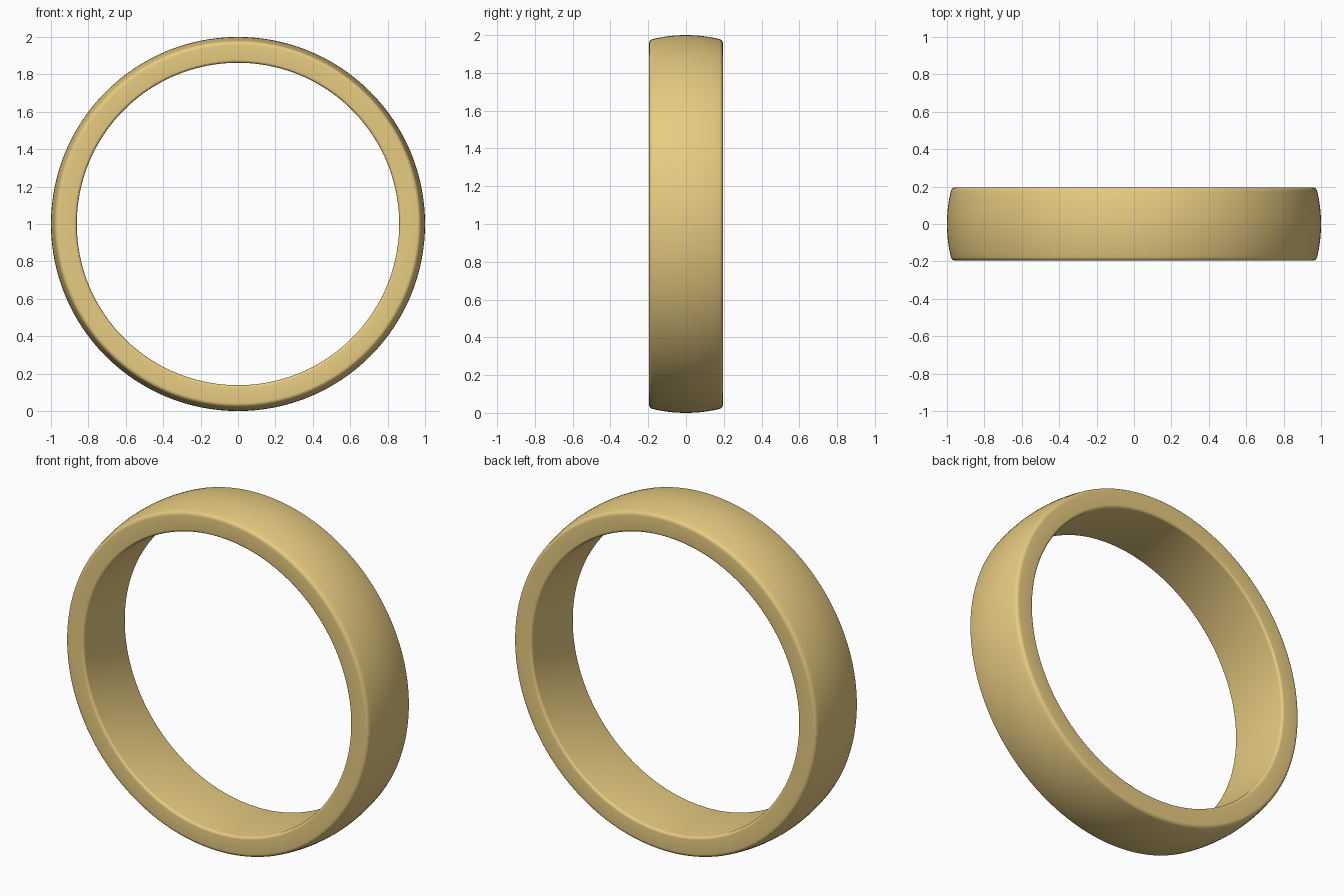
import bpy, bmesh, math

if "Cube" in bpy.data.objects:
    bpy.data.objects.remove(bpy.data.objects["Cube"])

R_OUT, R_IN, HALF = 1.0, 0.862, 0.195
SEGS = 192


def arc(cy, cr, rad, a0, a1, n):
    """Points (y, r) on an arc; angle 0 points outward, 90 degrees along +y."""
    return [(cy + rad * math.sin(a0 + (a1 - a0) * i / n),
             cr + rad * math.cos(a0 + (a1 - a0) * i / n)) for i in range(n + 1)]


# Half cross-section: domed outside, rounded rims, flat inside
f_out, f_in = 0.022, 0.015
edge_y = 0.178
dome_rad = 0.76
a = math.asin(edge_y / dome_rad)
half = arc(0, R_OUT - dome_rad, dome_rad, 0, a, 8)
ey, er = half[-1]
half += arc(HALF - f_out, er - f_out * math.cos(a), f_out, a, math.pi / 2, 6)[1:]
half += arc(HALF - f_in, R_IN + f_in, f_in, math.pi / 2, math.pi, 5)
half.append((0, R_IN))
profile = half + [(-y, r) for y, r in reversed(half[1:-1])]

# Revolve the closed section about the y axis
bm = bmesh.new()
rings = []
for s in range(SEGS):
    t = 2 * math.pi * s / SEGS
    rings.append([bm.verts.new((r * math.cos(t), y, 1 + r * math.sin(t))) for y, r in profile])
n = len(profile)
for s in range(SEGS):
    p, q = rings[s], rings[(s + 1) % SEGS]
    for i in range(n):
        j = (i + 1) % n
        bm.faces.new((p[i], p[j], q[j], q[i]))
bmesh.ops.recalc_face_normals(bm, faces=bm.faces)
for f in bm.faces:
    f.smooth = True

mesh = bpy.data.meshes.new("ring_band")
bm.to_mesh(mesh)
bm.free()
band = bpy.data.objects.new("ring_band", mesh)
bpy.context.collection.objects.link(band)

# Gold
gold = bpy.data.materials.new("gold")
gold.diffuse_color = (0.80, 0.60, 0.22, 1)
gold.use_nodes = True
gold.node_tree.nodes["Principled BSDF"].inputs["Base Color"].default_value = gold.diffuse_color
mesh.materials.append(gold)
